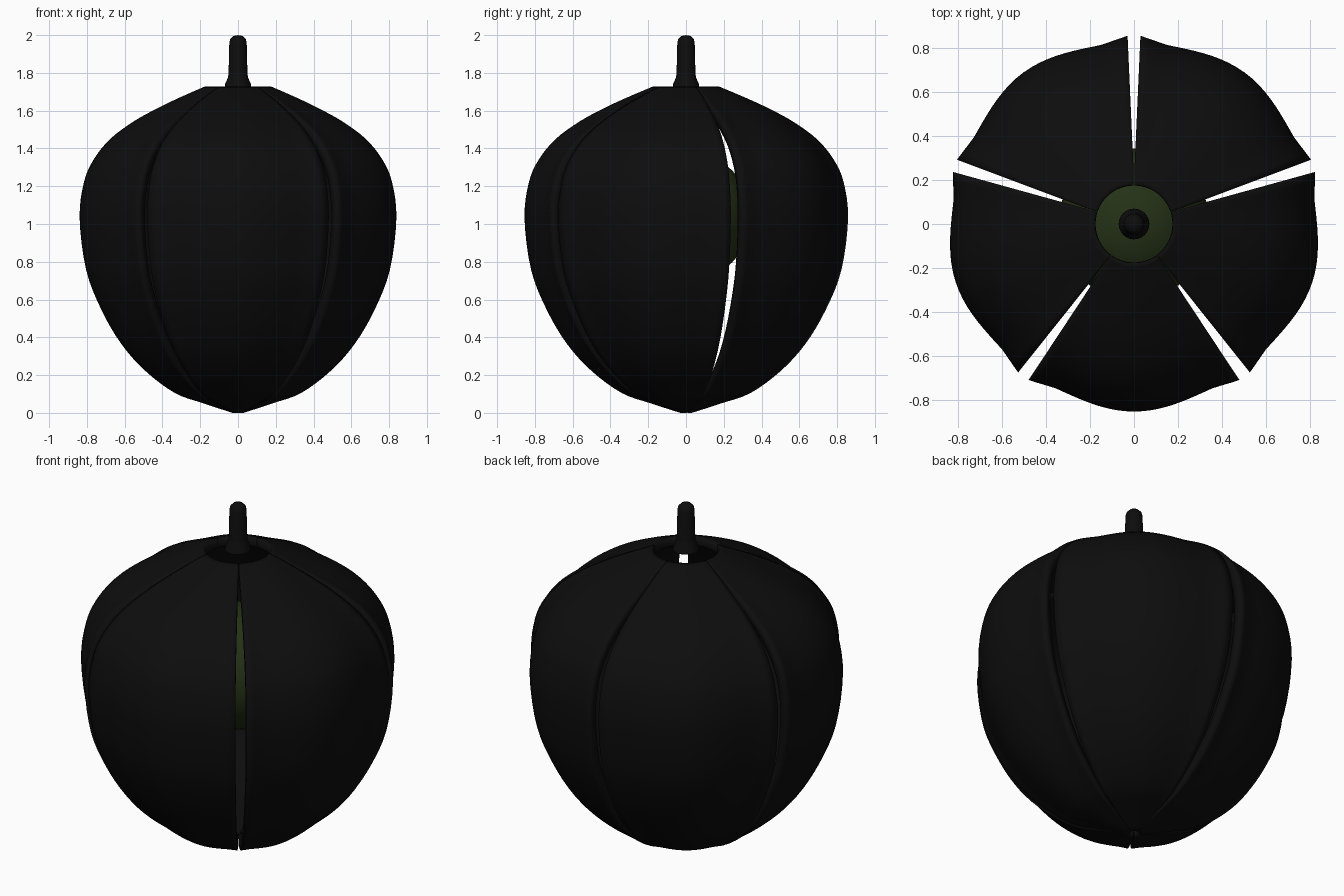
import bpy, bmesh, math

if "Cube" in bpy.data.objects:
    bpy.data.objects.remove(bpy.data.objects["Cube"])


def material(name, rgb):
    m = bpy.data.materials.new(name)
    m.diffuse_color = (*rgb, 1)
    m.use_nodes = True
    m.node_tree.nodes["Principled BSDF"].inputs["Base Color"].default_value = m.diffuse_color
    return m


SKIN = material("dark_skin", (0.004, 0.004, 0.004))
GREEN = material("dark_green", (0.018, 0.031, 0.008))


def make_object(name, bm, mat):
    bmesh.ops.recalc_face_normals(bm, faces=bm.faces)
    me = bpy.data.meshes.new(name)
    bm.to_mesh(me)
    bm.free()
    ob = bpy.data.objects.new(name, me)
    bpy.context.collection.objects.link(ob)
    me.materials.append(mat)
    me.polygons.foreach_set("use_smooth", [True] * len(me.polygons))
    return ob


def catmull(points, steps):
    """Smooth a profile through its control points."""
    out = []
    n = len(points)
    for i in range(n - 1):
        p = [points[max(0, min(n - 1, i + k))] for k in (-1, 0, 1, 2)]
        for s in range(steps):
            t = s / steps
            out.append(tuple(0.5 * (2 * b + (c - a) * t + (2 * a - 5 * b + 4 * c - d) * t * t
                                    + (3 * b - a - 3 * c + d) * t ** 3)
                             for a, b, c, d in zip(*p)))
    return out + [points[-1]]


# Fruit outline along the middle of a petal: radius, height
OUTLINE = catmull([(0.03, 0.0), (0.185, 0.05), (0.34, 0.105), (0.5, 0.222), (0.63, 0.365),
                   (0.737, 0.545), (0.82, 0.757), (0.855, 1.03), (0.832, 1.22),
                   (0.78, 1.34), (0.69, 1.45), (0.56, 1.545), (0.42, 1.62),
                   (0.3, 1.675), (0.177, 1.727)], 4)
WALL = 0.055
COLS = 24


def lobe(u):
    """Radius change across a petal: full centre, shallow dip, raised rim."""
    a = abs(u)
    return -0.03 * math.sin(math.pi * min(a / 0.74, 1) / 2) ** 2 \
        + 0.034 * max(0, (a - 0.74) / 0.26) ** 1.3


def shifted(i):
    """Outline point moved inward by the wall thickness."""
    (r0, z0), (r1, z1) = OUTLINE[max(i - 1, 0)], OUTLINE[min(i + 1, len(OUTLINE) - 1)]
    d = math.hypot(r1 - r0, z1 - z0)
    r, z = OUTLINE[i]
    r -= WALL * (z1 - z0) / d
    return max(r, 0.175 if z > 1 else 0.02), z + WALL * (r1 - r0) / d


def petal_grid(bm, mid, inner):
    rows = []
    for i, (r, z) in enumerate(OUTLINE):
        start = 0.1 if z < 1 else 0.2
        gap = 0.029 * min(1, max(0.05, (r - start) / (0.85 - start))) / r
        fade = min(1, max(0, (1.727 - z) / 0.1))
        pr, pz = shifted(i) if inner else (r, z)
        row = []
        for j in range(COLS + 1):
            u = 2 * j / COLS - 1
            ang = mid + u * (math.radians(36) - gap)
            rr = pr * (1 + fade * lobe(u))
            row.append(bm.verts.new((rr * math.cos(ang), rr * math.sin(ang), pz)))
        rows.append(row)
    for a, b in zip(rows, rows[1:]):
        for j in range(COLS):
            bm.faces.new((a[j], a[j + 1], b[j + 1], b[j]))
    # border loop, used to close the wall
    return (rows[0] + [r[-1] for r in rows[1:]] + rows[-1][-2::-1]
            + [r[0] for r in rows[-2:0:-1]])


# Five petals with a thin wall and narrow gaps, open round the top
for k in range(5):
    mid = math.radians(-90 + 72 * k)
    bm = bmesh.new()
    outer = petal_grid(bm, mid, False)
    inner = petal_grid(bm, mid, True)
    n = len(outer)
    for i in range(n):
        bm.faces.new((outer[i], outer[(i + 1) % n], inner[(i + 1) % n], inner[i]))
    make_object(f"petal_{k + 1}", bm, SKIN)

# Round core inside
bm = bmesh.new()
bmesh.ops.create_uvsphere(bm, u_segments=40, v_segments=20, radius=0.345)
bmesh.ops.translate(bm, verts=bm.verts, vec=(0, 0, 1.04))
make_object("core", bm, GREEN)

# Stem with a flared foot and rounded tip
STEM = [(0, 1.725), (0.07, 1.725), (0.068, 1.742), (0.053, 1.775), (0.05, 1.8), (0.046, 1.96),
        (0.041, 1.98), (0.026, 1.995), (0, 2.0)]
bm = bmesh.new()
verts = [bm.verts.new((r, 0, z)) for r, z in STEM]
edges = [bm.edges.new(p) for p in zip(verts, verts[1:])]
bmesh.ops.spin(bm, geom=verts + edges, cent=(0, 0, 0), axis=(0, 0, 1),
               angle=2 * math.pi, steps=24)
bmesh.ops.remove_doubles(bm, verts=bm.verts, dist=1e-4)
stem = make_object("stem", bm, SKIN)
bpy.context.view_layer.objects.active = stem
stem.select_set(True)
bpy.ops.object.shade_smooth_by_angle(angle=math.radians(40))
